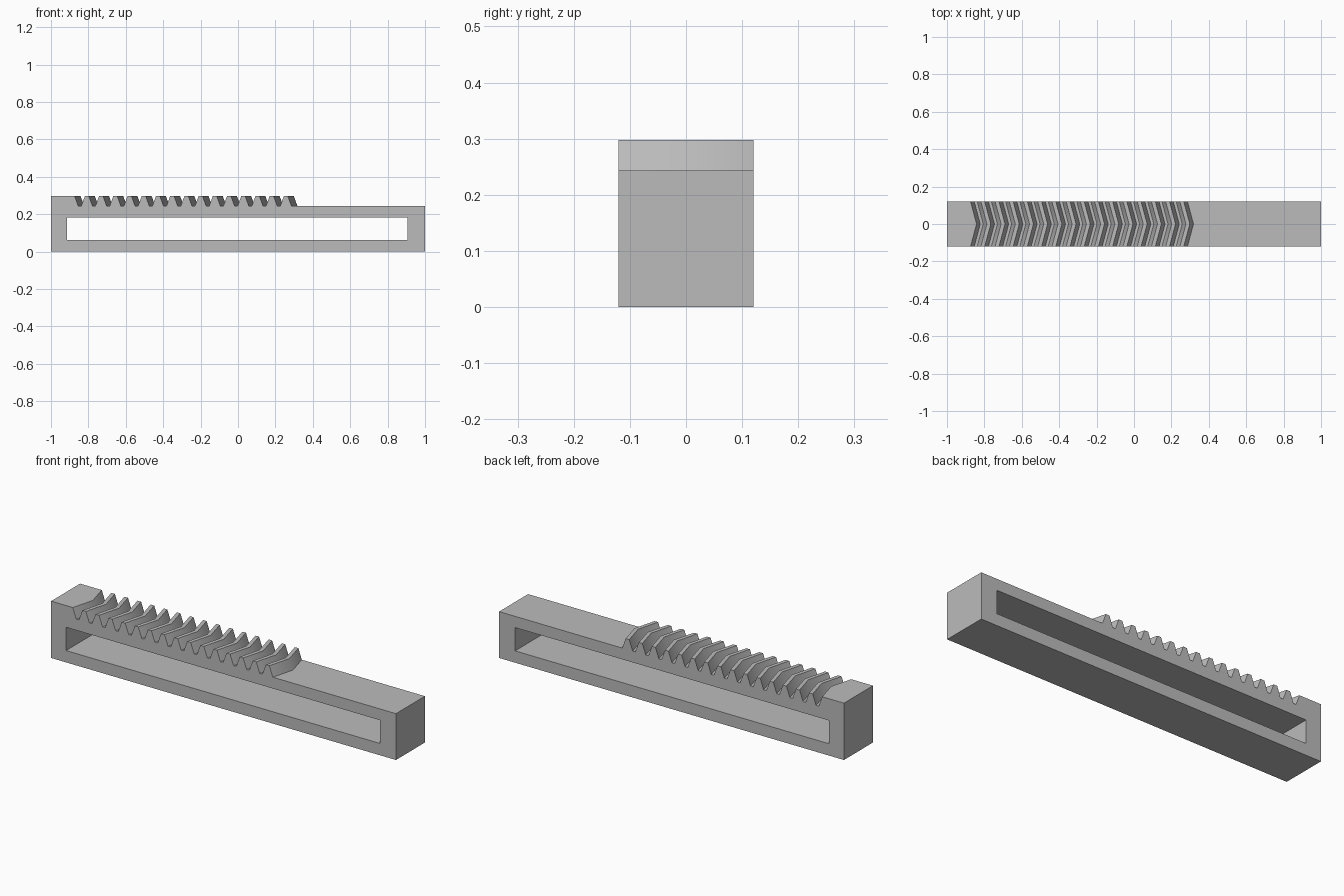
import bpy
import bmesh
import math

cube = bpy.data.objects.get("Cube")
if cube:
    bpy.data.objects.remove(cube)

HALF_WIDTH = 0.12
BASE_TOP, TOOTH_TOP = 0.243, 0.298
PITCH, TEETH = 0.076, 15
FLANK = (TOOTH_TOP - BASE_TOP) * math.tan(math.radians(20))
SHIFT = HALF_WIDTH * math.tan(math.radians(15))
TIP = 0.0205          # flat width of a tooth tip
BLOCK_END = -0.874    # end of the raised block, at the side faces

grey = bpy.data.materials.new("plain grey")
grey.use_nodes = True
colour = (0.5, 0.5, 0.5, 1)
grey.diffuse_color = colour
grey.node_tree.nodes["Principled BSDF"].inputs["Base Color"].default_value = colour


def profile(shift):
    """Side outline of the rack, with the tooth points slid along x."""
    teeth = [(BLOCK_END, TOOTH_TOP), (BLOCK_END + FLANK, BASE_TOP)]
    for i in range(1, TEETH + 1):
        right = BLOCK_END + i * PITCH
        left = right - TIP
        teeth += [(left - FLANK, BASE_TOP), (left, TOOTH_TOP),
                  (right, TOOTH_TOP), (right + FLANK, BASE_TOP)]
    teeth = [(x + shift, z) for x, z in teeth]
    return [(-1, 0), (-1, TOOTH_TOP)] + teeth + [(1, BASE_TOP), (1, 0)]


# Rack: three outlines joined along y, the middle one slid to form chevrons
bm = bmesh.new()
rings = []
for y, shift in ((-HALF_WIDTH, 0), (0, SHIFT), (HALF_WIDTH, 0)):
    rings.append([bm.verts.new((x, y, z)) for x, z in profile(shift)])
for a, b in zip(rings, rings[1:]):
    for i in range(len(a)):
        j = (i + 1) % len(a)
        bm.faces.new((a[i], a[j], b[j], b[i]))
bm.faces.new(rings[0])
bm.faces.new(rings[-1])
bmesh.ops.recalc_face_normals(bm, faces=bm.faces)
mesh = bpy.data.meshes.new("toothed_rack")
bm.to_mesh(mesh)
bm.free()
mesh.materials.append(grey)
rack = bpy.data.objects.new("toothed_rack", mesh)
bpy.context.collection.objects.link(rack)

# Long slot cut through from front to back
bpy.ops.mesh.primitive_cube_add(size=1, location=(-0.003, 0, 0.123))
cutter = bpy.context.object
cutter.name = "slot_cutter"
cutter.scale = (1.82, 1, 0.122)
cutter.hide_render = True
cutter.data.materials.append(grey)
bpy.context.view_layer.update()

slot = rack.modifiers.new("slot", 'BOOLEAN')
slot.operation = 'DIFFERENCE'
slot.solver = 'EXACT'
slot.object = cutter
bpy.ops.object.select_all(action='DESELECT')
rack.select_set(True)
bpy.context.view_layer.objects.active = rack
bpy.ops.object.modifier_apply(modifier=slot.name)
bpy.data.objects.remove(cutter)

# Soft chevron ridges, sharp everywhere else
bpy.ops.object.shade_smooth_by_angle(angle=math.radians(30))
